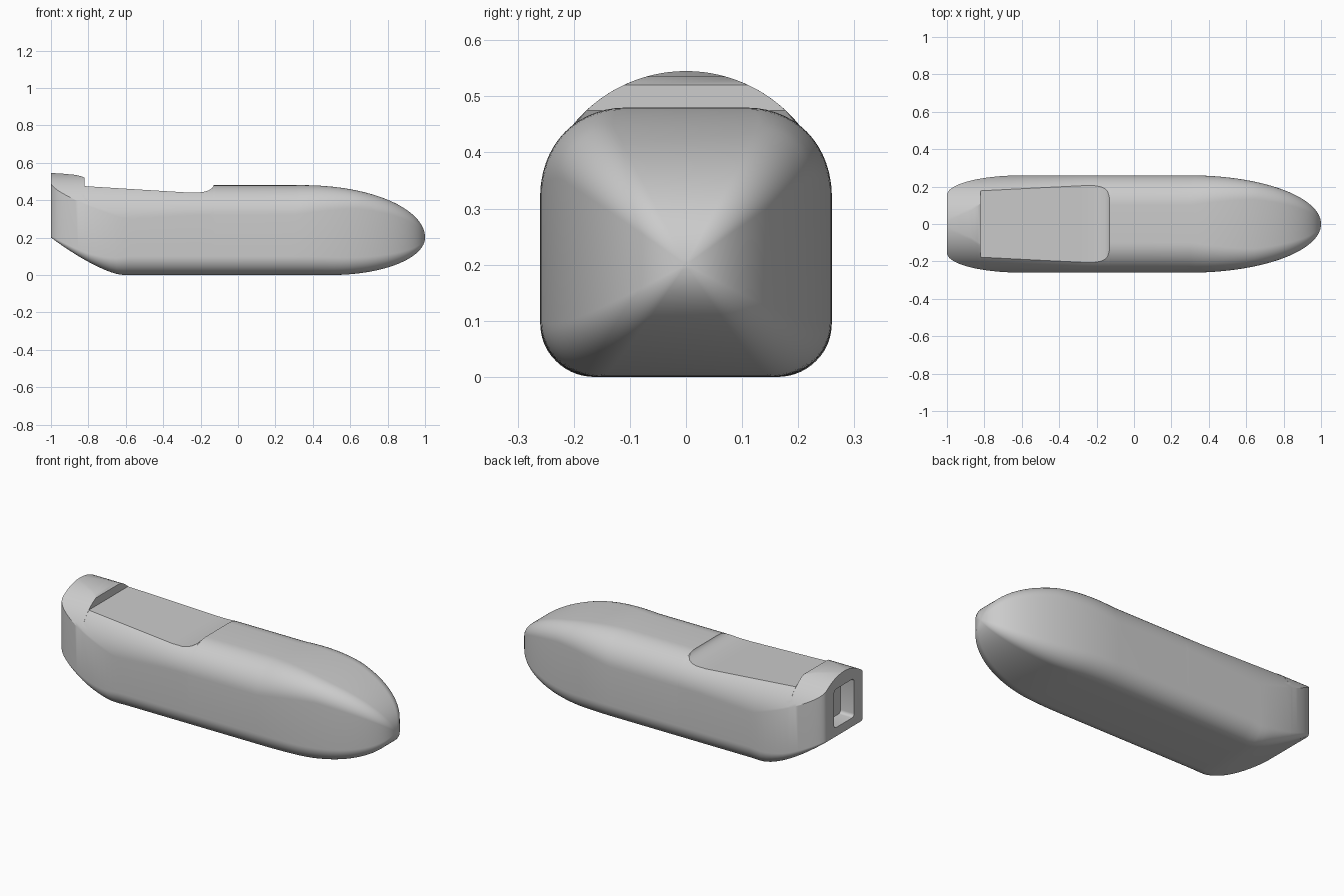
import bpy, bmesh
from math import sin, cos, pi, sqrt, asin, acos

if "Cube" in bpy.data.objects:
    bpy.data.objects.remove(bpy.data.objects["Cube"])


def lerp_table(x, pts):
    for (x0, a), (x1, b) in zip(pts, pts[1:]):
        if x <= x1:
            return a + (b - a) * max(0, (x - x0) / (x1 - x0))
    return pts[-1][1]


def ellipse(x, start, length):
    t = min(1, max(0, (x - start) / length))
    return sqrt(max(0, 1 - t * t))


COLLAR = [(-1, .545), (-.94, .542), (-.87, .535), (-.835, .527), (-.82, .52)]
RECESS = [(-.82, .475), (-.5, .455), (-.27, .441), (-.21, .441), (-.18, .445),
          (-.155, .453), (-.14, .463), (-.132, .474), (-.13, .48)]


def section(x, collar=False):
    """Closed outline (y, z): flat floor, rounded sides, clipped rounded roof."""
    # plan width and underside
    if x < 0:
        w = .155 + .105 * ellipse(-x, .6, .4)
        bottom = .2 * max(0, (-.62 - x) / .38) ** 1.4
        rb = lerp_table(x, [(-1, .008), (-.8, .045), (-.6, .10)])
    else:
        w = .26 * ellipse(x, .3, .7)
        bottom = .2 * (1 - ellipse(x, .5, .5))
        rb = w * .385
    # roof height and upper corner circle
    if collar:
        cy, cz, r, roof = 0, .285, .26, lerp_table(x, COLLAR)
    elif x <= -.13:
        k = min(1, (x + .82) / .57)
        cy, cz, r = .1 * k, .285 + .035 * k, .26 - .1 * k
        roof = lerp_table(x, RECESS)
    else:
        roof = .2 + .28 * ellipse(x, .35, .65)
        r = w * lerp_table(x, [(.3, .16 / .26), (.65, .42), (1, .42)])
        cy, cz = w - r, roof - r
    rb = min(rb, (cz - bottom) * .9)
    a0 = acos(min(1, (w - cy) / r))
    a1 = asin(min(1, (roof - cz) / r))
    n = 14
    half = [(w - rb + rb * sin(i / n * pi / 2), bottom + rb - rb * cos(i / n * pi / 2))
            for i in range(n + 1)]
    for i in range(n + 1):
        a = a0 + (a1 - a0) * i / n
        half.append((cy + r * cos(a), cz + r * sin(a)))
    return half + [(-y, z) for y, z in reversed(half)]


# Stations along the length: collar, recess, straight body, nose
stations = [(-1 + .18 * (i / 16) ** 1.6, True) for i in range(17)]
stations += [(-.8195 + .5495 * i / 16, False) for i in range(17)]
stations += [(p[0], False) for p in RECESS[3:]]
stations += [(x, False) for x in (-.12, .1, .3)]
stations += [(.3 + .7 * sin(i / 40 * pi / 2), False) for i in range(1, 40)]
stations += [(.99985, False)]

# Main shell
bm = bmesh.new()
rings = []
for x, collar in stations:
    px = 1.0 if x > .9998 else x
    rings.append([bm.verts.new((px, y, z)) for y, z in section(x, collar)])
for a, b in zip(rings, rings[1:]):
    for i in range(len(a)):
        j = (i + 1) % len(a)
        bm.faces.new((a[i], a[j], b[j], b[i]))
bm.faces.new(rings[0])
bm.faces.new(rings[-1])
bmesh.ops.remove_doubles(bm, verts=bm.verts, dist=1e-5)
bmesh.ops.recalc_face_normals(bm, faces=bm.faces)
mesh = bpy.data.meshes.new("shell")
bm.to_mesh(mesh)
bm.free()
shell = bpy.data.objects.new("shell", mesh)
bpy.context.collection.objects.link(shell)

# Shallow port pocket in the rear face
bpy.ops.mesh.primitive_cube_add(size=1, location=(-1, 0, .36))
cutter = bpy.context.object
cutter.name = "port_cutter"
cutter.scale = (.17, .18, .22)
bpy.ops.object.transform_apply(location=False, rotation=False, scale=True)
bm = bmesh.new()
bm.from_mesh(cutter.data)
long_edges = [e for e in bm.edges if abs(e.verts[0].co.x - e.verts[1].co.x) > .1]
bmesh.ops.bevel(bm, geom=long_edges, offset=.018, segments=4, profile=.5, affect='EDGES')
bm.to_mesh(cutter.data)
bm.free()
cutter.hide_render = True

cut = shell.modifiers.new("port", 'BOOLEAN')
cut.operation = 'DIFFERENCE'
cut.solver = 'EXACT'
cut.object = cutter
bpy.ops.object.select_all(action='DESELECT')
bpy.context.view_layer.objects.active = shell
shell.select_set(True)
bpy.ops.object.modifier_apply(modifier=cut.name)
bpy.data.objects.remove(cutter)
bpy.ops.object.shade_smooth_by_angle(angle=.5)
